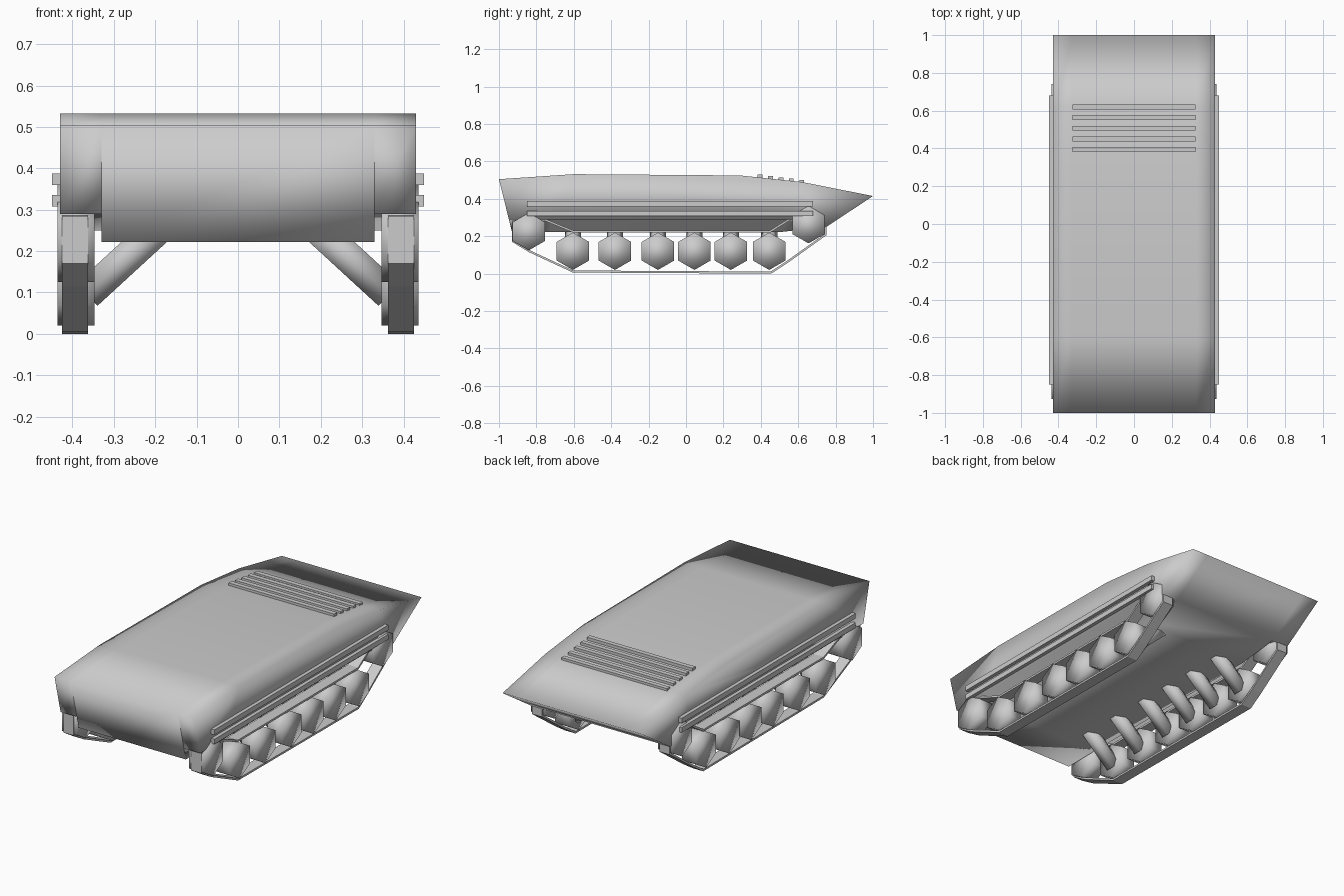
import bpy, bmesh, math
from mathutils import Vector

if "Cube" in bpy.data.objects:
    bpy.data.objects.remove(bpy.data.objects["Cube"])

GREY = (0.6, 0.6, 0.6, 1)
mat = bpy.data.materials.new("plain grey")
mat.use_nodes = True
mat.diffuse_color = GREY
mat.node_tree.nodes["Principled BSDF"].inputs["Base Color"].default_value = GREY


def finish(name, bm, smooth):
    bmesh.ops.remove_doubles(bm, verts=bm.verts, dist=0.0001)
    bmesh.ops.recalc_face_normals(bm, faces=bm.faces)
    for f in bm.faces:
        f.smooth = smooth
    mesh = bpy.data.meshes.new(name)
    bm.to_mesh(mesh)
    bm.free()
    mesh.materials.append(mat)
    obj = bpy.data.objects.new(name, mesh)
    bpy.context.collection.objects.link(obj)
    return obj


def loft(name, sections, smooth):
    """Skin equal-length side profiles (y, z) placed at successive x."""
    bm = bmesh.new()
    rings = [[bm.verts.new((x, y, z)) for y, z in pts] for x, pts in sections]
    for a, b in zip(rings, rings[1:]):
        for i in range(len(a)):
            j = (i + 1) % len(a)
            corners = []
            for v in (a[i], a[j], b[j], b[i]):
                if all((v.co - w.co).length > 0.0001 for w in corners):
                    corners.append(v)
            if len(corners) > 2:
                bm.faces.new(corners)
    bm.faces.new(rings[0])
    bm.faces.new(rings[-1])
    return finish(name, bm, smooth)


def box(name, x, y, z):
    return loft(name, [(s, [(y[0], z[0]), (y[1], z[0]), (y[1], z[1]), (y[0], z[1])])
                       for s in x], False)


# Hull: roof and wedge ends, with raised side undersides over the tracks
roof = [(-1, .505), (-.6, .532), (.29, .525), (.62, .49), (1, .415), (.75, .25)]
side = roof + [(.56, .29), (-.72, .29), (-.947, .29)]
belly = roof + [(.5, .222), (-.72, .222), (-.93, .222)]
loft("hull", [(-.43, side), (-.33, side), (-.33, belly),
              (.33, belly), (.33, side), (.43, side)], True)

# Engine grille bars on the rear deck
for i in range(5):
    y = .395 + i * .056
    z = .529 - i * .007
    box(f"grille_bar_{i + 1}", (-.325, .325), (y - .013, y + .013), (z - .03, z))

# Track belt: outer outline and the same outline moved inwards
belt = [(-.93, .285), (-.93, .17), (-.84, .115), (-.605, .006), (.455, 0), (.54, .055),
        (.75, .205), (.75, .25), (.55, .295), (.45, .232), (-.605, .232), (-.75, .292)]


def inset(pts, d):
    out = []
    for i, p in enumerate(pts):
        p = Vector(p)
        e1 = (p - Vector(pts[i - 1])).normalized()
        e2 = (Vector(pts[(i + 1) % len(pts)]) - p).normalized()
        n1, n2 = Vector((-e1.y, e1.x)), Vector((-e2.y, e2.x))
        out.append(tuple(p + (n1 + n2) * d / (1 + n1.dot(n2))))
    return out


def track(name, s):
    bm = bmesh.new()
    rings = [[bm.verts.new((s * x, y, z)) for y, z in pts]
             for x, pts in ((.362, belt), (.425, belt),
                            (.425, inset(belt, .011)), (.362, inset(belt, .011)))]
    for k in range(4):
        a, b = rings[k], rings[(k + 1) % 4]
        for i in range(len(belt)):
            j = (i + 1) % len(belt)
            bm.faces.new((a[i], a[j], b[j], b[i]))
    return finish(name, bm, False)


def wheel(name, s, y, z, r):
    pts = [(y + r * math.sin(k * math.pi / 3), z + r * math.cos(k * math.pi / 3))
           for k in range(6)]
    loft(name, [(s * .347, pts), (s * .436, pts)], True)


def arm(name, s, y):
    # Slanted six-sided suspension rod from wheel to belly
    a, b = Vector((s * .18, y, .265)), Vector((s * .365, y, .095))
    bm = bmesh.new()
    bmesh.ops.create_cone(bm, cap_ends=True, segments=6, radius1=.043,
                          radius2=.043, depth=(b - a).length)
    turn = Vector((0, 0, 1)).rotation_difference(b - a).to_matrix()
    bmesh.ops.rotate(bm, verts=bm.verts, matrix=turn)
    bmesh.ops.translate(bm, verts=bm.verts, vec=(a + b) / 2)
    finish(name, bm, True)


# Running gear and side rails, both sides
for label, s in (("left", 1), ("right", -1)):
    track(f"{label}_track", s)
    for i, y in enumerate((-.605, -.38, -.15, .045, .24, .445)):
        wheel(f"{label}_road_wheel_{i + 1}", s, y, .12, .1)
        arm(f"{label}_suspension_arm_{i + 1}", s, y)
    wheel(f"{label}_front_sprocket", s, -.84, .225, .1)
    wheel(f"{label}_rear_idler", s, .655, .262, .1)
    for part, z in (("lower", .308), ("upper", .36)):
        box(f"{label}_{part}_rail", (s * .42, s * .45), (-.85, .68), (z, z + .028))
